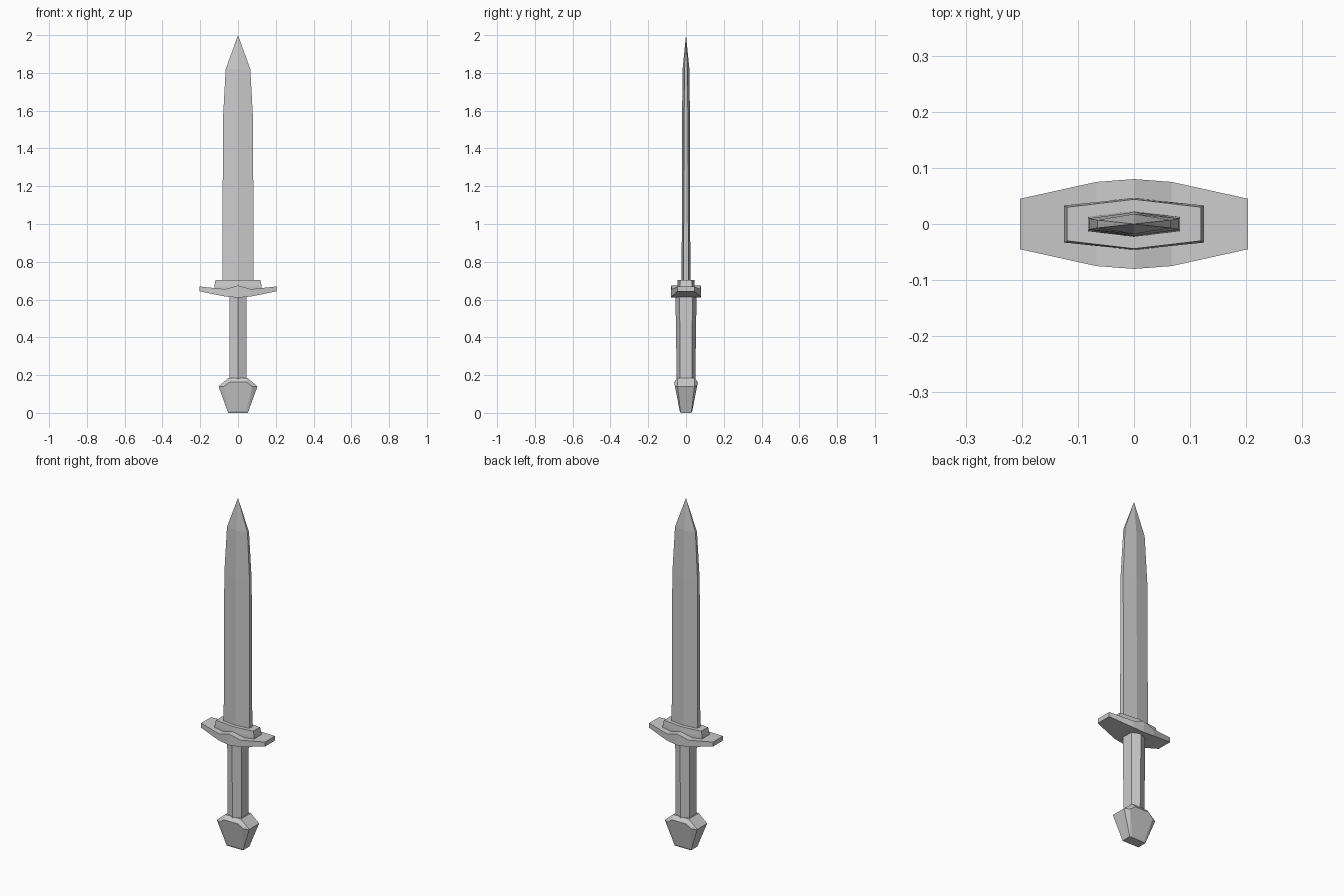
import bpy, bmesh, math

if "Cube" in bpy.data.objects:
    bpy.data.objects.remove(bpy.data.objects["Cube"])


def finish(name, bm):
    bmesh.ops.recalc_face_normals(bm, faces=bm.faces)
    mesh = bpy.data.meshes.new(name)
    bm.to_mesh(mesh)
    bm.free()
    obj = bpy.data.objects.new(name, mesh)
    bpy.context.collection.objects.link(obj)
    return obj


def loft(name, rings, tip=None):
    """Skin a list of equal-length point rings, capped or ending in a point."""
    bm = bmesh.new()
    rows = [[bm.verts.new(p) for p in ring] for ring in rings]
    n = len(rows[0])
    for a, b in zip(rows, rows[1:]):
        for i in range(n):
            j = (i + 1) % n
            bm.faces.new((a[i], a[j], b[j], b[i]))
    bm.faces.new(rows[0])
    if tip:
        t = bm.verts.new(tip)
        for i in range(n):
            bm.faces.new((rows[-1][i], rows[-1][(i + 1) % n], t))
    else:
        bm.faces.new(rows[-1])
    return finish(name, bm)


def hexagon(x, y_mid, y_end, z):
    """Ridge on front and back, flat strip on each side."""
    return [(x, -y_end, z), (x, y_end, z), (0, y_mid, z),
            (-x, y_end, z), (-x, -y_end, z), (0, -y_mid, z)]


# Blade with central ridge and narrow flat edges
loft("blade", [hexagon(0.082, 0.023, 0.013, 0.69),
               hexagon(0.080, 0.021, 0.010, 1.55),
               hexagon(0.065, 0.018, 0.007, 1.82)], tip=(0, 0, 2.0))

# Collar at the blade root
loft("collar", [hexagon(0.125, 0.046, 0.033, 0.645),
                hexagon(0.125, 0.046, 0.033, 0.672),
                hexagon(0.119, 0.044, 0.030, 0.703)])

# Cross guard: rectangular sections along x (x, half depth, bottom, top)
half = [(0.067, 0.075, 0.616, 0.655), (0.203, 0.045, 0.643, 0.669)]
stations = [(-x, y, b, t) for x, y, b, t in reversed(half)]
stations += [(0, 0.080, 0.610, 0.675)] + half
loft("cross_guard", [[(x, -y, b), (x, y, b), (x, y, t), (x, -y, t)]
                     for x, y, b, t in stations])

# Grip
loft("grip", [hexagon(0.044, 0.049, 0.031, 0.17),
              hexagon(0.045, 0.056, 0.034, 0.63)])

# Pommel: hull of a wide outline and raised front and back facets
bm = bmesh.new()
corners = [(0.050, 0.045, 0.185), (0.103, 0.045, 0.140), (0.052, 0.028, 0.0),
           (0.045, 0.063, 0.163), (0.075, 0.0585, 0.140), (0.040, 0.033, 0.010)]
for x, y, z in corners:
    for sx in (-1, 1):
        for sy in (-1, 1):
            bm.verts.new((sx * x, sy * y, z))
bmesh.ops.convex_hull(bm, input=bm.verts)
bmesh.ops.dissolve_limit(bm, angle_limit=math.radians(3),
                         verts=bm.verts, edges=bm.edges)
finish("pommel", bm)
